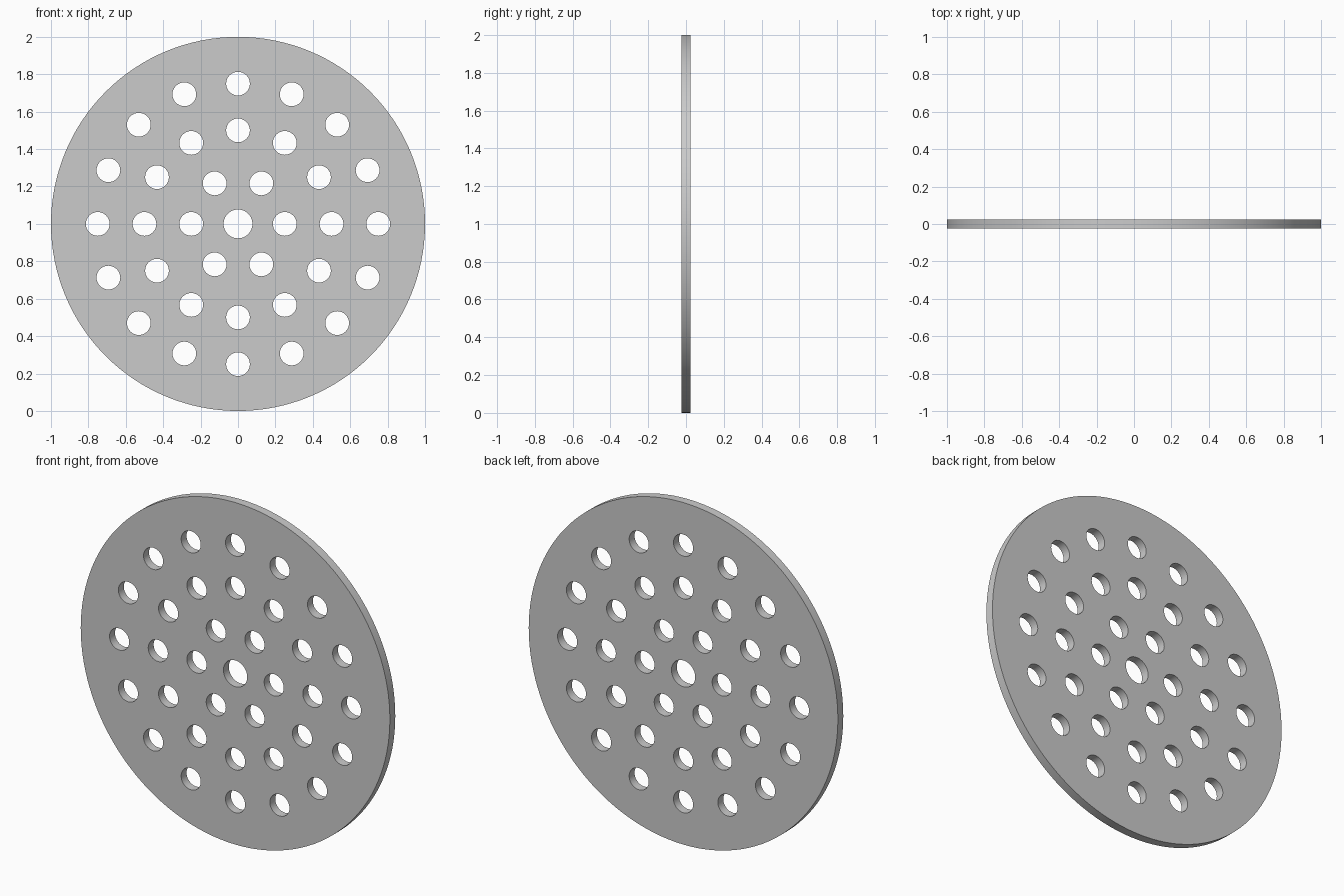
import bpy, bmesh
from math import sin, cos, pi

if "Cube" in bpy.data.objects:
    bpy.data.objects.remove(bpy.data.objects["Cube"])

HALF_THICK = 0.025
curve = bpy.data.curves.new("perforated_disc", 'CURVE')
curve.dimensions = '2D'
curve.fill_mode = 'BOTH'
curve.extrude = HALF_THICK


def circle(cx, cy, r, n):
    s = curve.splines.new('POLY')
    s.points.add(n - 1)
    for i, p in enumerate(s.points):
        a = 2 * pi * i / n
        p.co = (cx + r * cos(a), cy + r * sin(a), 0, 1)
    s.use_cyclic_u = True


# outer rim and larger centre hole
circle(0, 0, 1.0, 128)
circle(0, 0, 0.077, 40)

# three concentric rings of holes
for ring_radius, count in ((0.25, 6), (0.5, 12), (0.75, 16)):
    for k in range(count):
        a = 2 * pi * k / count
        circle(ring_radius * cos(a), ring_radius * sin(a), 0.0635, 32)

# turn the filled profile into a clean mesh, standing upright on z = 0
disc = bpy.data.objects.new("perforated_disc", curve)
bpy.context.collection.objects.link(disc)
bpy.context.view_layer.objects.active = disc
disc.select_set(True)
disc.rotation_euler = (pi / 2, 0, 0)
disc.location = (0, 0, 1)
bpy.ops.object.convert(target='MESH')
disc = bpy.context.object
bpy.ops.object.transform_apply(location=True, rotation=True, scale=True)

bm = bmesh.new()
bm.from_mesh(disc.data)
bmesh.ops.remove_doubles(bm, verts=bm.verts, dist=1e-4)
bmesh.ops.recalc_face_normals(bm, faces=bm.faces)
bm.to_mesh(disc.data)
bm.free()
bpy.ops.object.shade_smooth_by_angle(angle=pi / 6)
